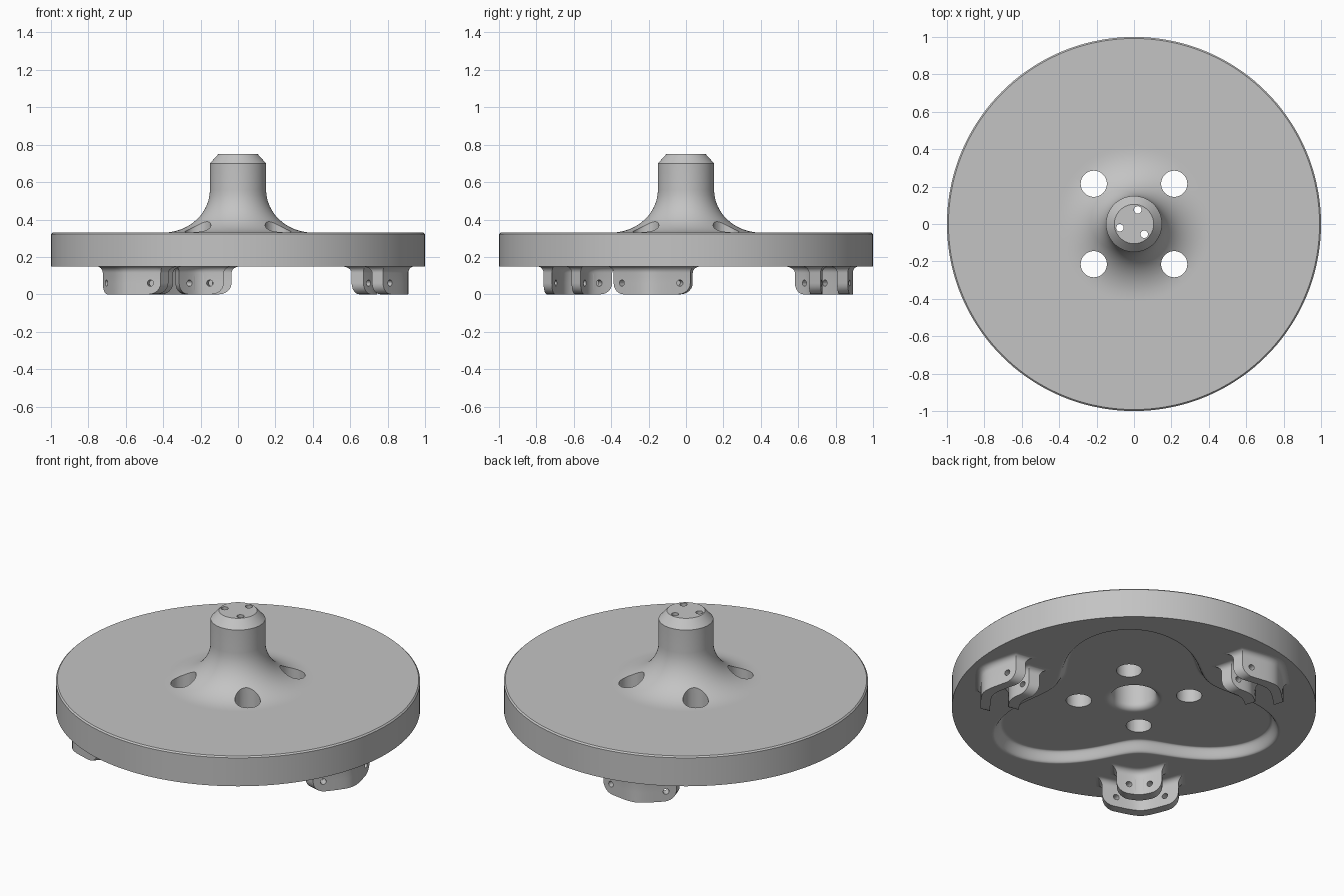
import bpy
import bmesh
from math import sin, cos, pi, radians, hypot, atan
from mathutils import Matrix, Vector

if "Cube" in bpy.data.objects:
    bpy.data.objects.remove(bpy.data.objects["Cube"])

grey = bpy.data.materials.new("plain_grey")
grey.use_nodes = True
GREY = (0.55, 0.55, 0.55, 1)
grey.diffuse_color = GREY
grey.node_tree.nodes["Principled BSDF"].inputs["Base Color"].default_value = GREY

DISC_BOTTOM, DISC_TOP, FLOOR = 0.15, 0.33, 0.21
SLOPE = 0.55          # bend of the bracket plates
HOLE_Z = 0.06


def make_object(name, bm):
    bmesh.ops.recalc_face_normals(bm, faces=bm.faces)
    mesh = bpy.data.meshes.new(name)
    bm.to_mesh(mesh)
    bm.free()
    mesh.materials.append(grey)
    obj = bpy.data.objects.new(name, mesh)
    bpy.context.collection.objects.link(obj)
    return obj


def loft(name, rings):
    """Closed solid through rings of equal length, capped at both ends."""
    bm = bmesh.new()
    rows = [[bm.verts.new(p) for p in ring] for ring in rings]
    n = len(rows[0])
    for a, b in zip(rows, rows[1:]):
        for i in range(n):
            j = (i + 1) % n
            bm.faces.new((a[i], a[j], b[j], b[i]))
    bm.faces.new(rows[0])
    bm.faces.new(rows[-1])
    return make_object(name, bm)


def cut(target, matrix, radius, depth, sides):
    """Subtract a prism with the given number of sides."""
    bm = bmesh.new()
    bmesh.ops.create_cone(bm, cap_ends=True, segments=sides, radius1=radius,
                          radius2=radius, depth=depth, matrix=matrix)
    cutter = make_object("cutter", bm)
    cutter.hide_render = True
    mod = target.modifiers.new("cut", "BOOLEAN")
    mod.operation = "DIFFERENCE"
    mod.solver = "EXACT"
    mod.object = cutter
    bpy.context.view_layer.objects.active = target
    bpy.ops.object.modifier_apply(modifier=mod.name)
    bpy.data.objects.remove(cutter)


def smooth(obj):
    obj.data.shade_smooth()
    obj.data.set_sharp_from_angle(angle=radians(32))


# Disc with flared hub above, three-lobed recess and central bore below
def body_profile(angle):
    pts = [(0.105, 0.75), (0.15, 0.70)]
    for i in range(13):
        a = pi / 2 * i / 12
        pts.append((0.40 - 0.25 * cos(a), 0.56 - 0.23 * sin(a)))
    pts += [(0.42, DISC_TOP), (0.992, DISC_TOP), (1, 0.322), (1, DISC_BOTTOM)]
    lobe = 0.68 + 0.18 * cos(3 * (angle - radians(47.5)))
    pts.append((lobe + 0.01, DISC_BOTTOM))
    for i in range(9):
        u = i / 8
        pts.append((lobe - 0.05 * u,
                    DISC_BOTTOM + (FLOOR - DISC_BOTTOM) * u * u * (3 - 2 * u)))
    pts += [(lobe - 0.06, FLOOR), (0.165, FLOOR)]
    for i in range(7):
        a = pi / 2 * i / 6
        pts.append((0.155 - 0.035 * sin(a), FLOOR + 0.035 * (1 - cos(a))))
    pts.append((0.12, 0.63))
    return pts


N = 144
angles = [2 * pi * i / N for i in range(N)]
columns = [body_profile(a) for a in angles]
rings = [[(r * cos(a), r * sin(a), z) for (r, z), a in zip(ring, angles)]
         for ring in zip(*columns)]
body = loft("disc_and_hub", rings)

# Four large holes through the disc, three small ones in the hub top
for x in (-0.215, 0.215):
    for y in (-0.215, 0.215):
        cut(body, Matrix.Translation((x, y, 0.3)), 0.07, 1, 40)
for deg in (75, 195, 315):
    a = radians(deg)
    cut(body, Matrix.Translation((0.078 * cos(a), 0.078 * sin(a), 0.7)),
        0.02, 0.2, 20)
smooth(body)


# Bent bracket plate: x points outward, y runs along the plate
def bent_plate(name, reach, half_width, thickness):
    corner, fillet, steps = 0.06, 0.035, 6
    rows = []
    for i in range(steps + 1):
        b = pi / 2 * (1 - i / steps)
        rows.append((corner * (1 - sin(b)),
                     half_width - corner * (1 - cos(b)), 0))
    for i in range(steps + 1):
        a = pi / 2 * i / steps
        spread = fillet * (1 - cos(a))
        rows.append((DISC_BOTTOM - fillet * (1 - sin(a)),
                     half_width + spread, spread))
    rows.append((DISC_BOTTOM + 0.01, half_width + fillet, fillet))
    cols = 18
    rings = []
    for z, w, extra in rows:
        ts = [w * (2 * i / cols - 1) for i in range(cols + 1)]
        bend = [reach + 0.03 - hypot(SLOPE * t, 0.03) for t in ts]
        outer = [(x + extra, t, z) for x, t in zip(bend, ts)]
        inner = [(x - thickness - extra, t, z) for x, t in zip(bend, ts)]
        rings.append(outer + inner[::-1])
    return loft(name, rings)


outer_plate = bent_plate("outer_bracket_plate", 0.93, 0.21, 0.06)
inner_plate = bent_plate("inner_bracket_plate", 0.76, 0.125, 0.065)

# Bolt holes square to each bent half, with square nut pockets inside
for side in (-1, 1):
    normal = Vector((1, side * SLOPE, 0)).normalized()
    start = Vector((0.86, side * 0.155, HOLE_Z))
    turn = Matrix.Rotation(side * atan(SLOPE), 4, "Z") @ Matrix.Rotation(pi / 2, 4, "Y")
    for plate in (outer_plate, inner_plate):
        cut(plate, Matrix.Translation(start - normal * 0.1) @ turn, 0.017, 0.4, 16)
    pocket = start - normal * 0.245
    cut(inner_plate,
        Matrix.Translation(pocket) @ turn @ Matrix.Rotation(pi / 4, 4, "Z"),
        0.05, 0.07, 4)

# Three brackets around the rim
for plate in (outer_plate, inner_plate):
    smooth(plate)
    for k in range(3):
        obj = plate if k == 0 else plate.copy()
        if k:
            bpy.context.collection.objects.link(obj)
        obj.rotation_euler.z = radians(-12.5 + 120 * k)
